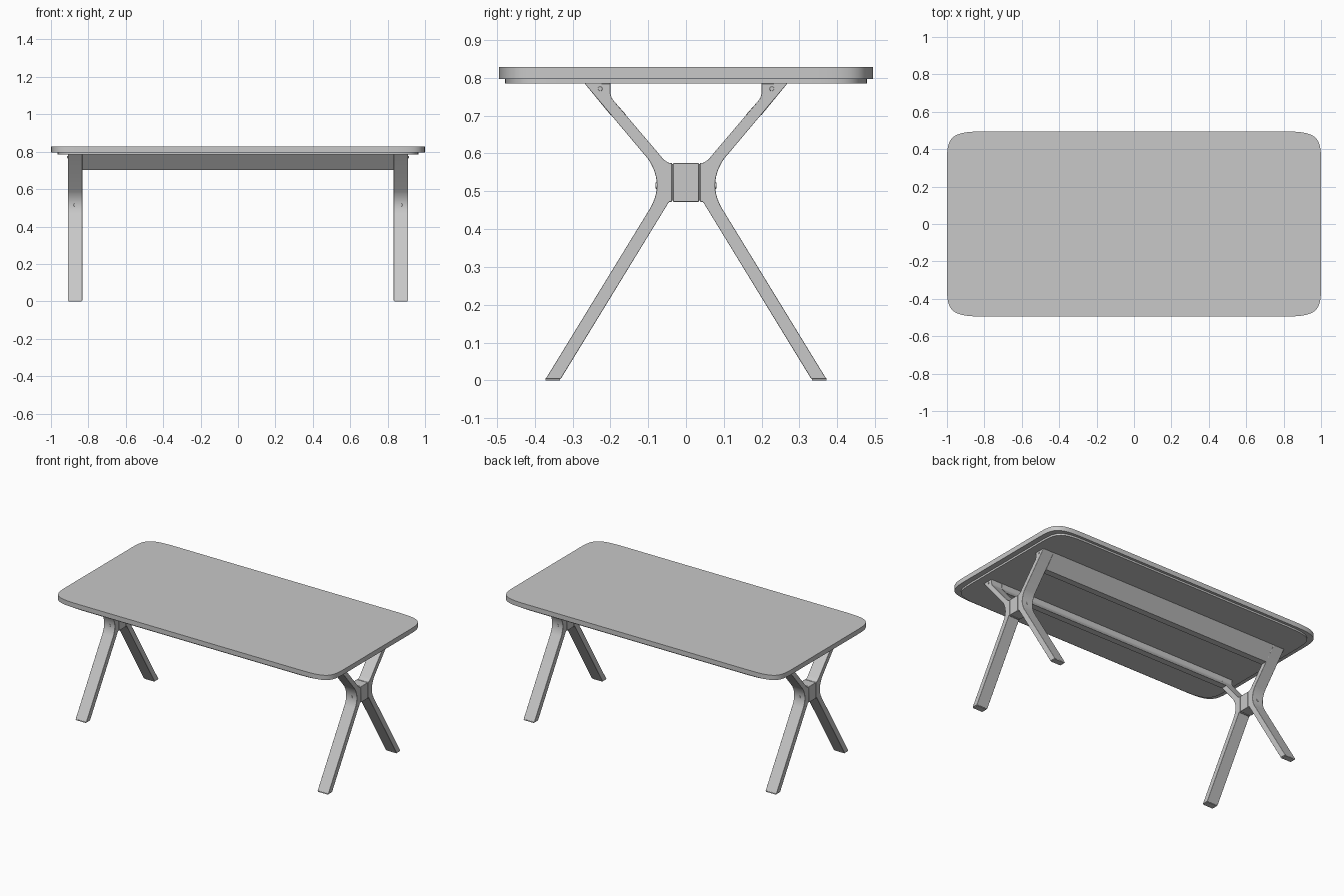
import bpy, bmesh, math
from mathutils import Vector, Matrix

old = bpy.data.objects.get("Cube")
if old:
    bpy.data.objects.remove(old, do_unlink=True)

GREY = (0.58, 0.58, 0.58, 1.0)
mat = bpy.data.materials.new("plain grey")
mat.use_nodes = True
mat.diffuse_color = GREY
bsdf = next(n for n in mat.node_tree.nodes if n.type == 'BSDF_PRINCIPLED')
bsdf.inputs["Base Color"].default_value = GREY
bsdf.inputs["Roughness"].default_value = 0.6


def finish(bm, name, bevel=0.0):
    """Turn a bmesh into a shaded object with the shared material."""
    bmesh.ops.recalc_face_normals(bm, faces=bm.faces)
    mesh = bpy.data.meshes.new(name)
    bm.to_mesh(mesh)
    bm.free()
    mesh.materials.append(mat)
    obj = bpy.data.objects.new(name, mesh)
    bpy.context.collection.objects.link(obj)
    if bevel:
        mod = obj.modifiers.new("soft edges", 'BEVEL')
        mod.width, mod.segments, mod.limit_method = bevel, 2, 'ANGLE'
        mod.angle_limit = math.radians(50)
    bpy.ops.object.select_all(action='DESELECT')
    obj.select_set(True)
    bpy.context.view_layer.objects.active = obj
    bpy.ops.object.shade_smooth_by_angle(angle=math.radians(30))
    return obj


def prism(name, outline, offset, bevel=0.0):
    """Extrude a closed 3D outline along an offset vector."""
    bm = bmesh.new()
    face = bm.faces.new([bm.verts.new(p) for p in outline])
    ext = bmesh.ops.extrude_face_region(bm, geom=[face])
    moved = [v for v in ext["geom"] if isinstance(v, bmesh.types.BMVert)]
    bmesh.ops.translate(bm, vec=offset, verts=moved)
    return finish(bm, name, bevel)


def bend(a, control, b, steps=10):
    """Quadratic curve between two points."""
    a, c, b = Vector(a), Vector(control), Vector(b)
    return [a * (1 - t) ** 2 + c * 2 * t * (1 - t) + b * t * t
            for t in (i / steps for i in range(steps + 1))]


def slab(name, half_x, half_y, z0, z1):
    """Plate with softly blended corners."""
    a, b = Vector((half_x - 0.2, half_y)), Vector((half_x, half_y - 0.15))
    c, d = Vector((half_x - 0.03, half_y)), Vector((half_x, half_y - 0.025))
    corner = [a * (1 - t) ** 3 + c * 3 * t * (1 - t) ** 2 + d * 3 * t * t * (1 - t) + b * t ** 3
              for t in (i / 16 for i in range(17))]
    ring = []
    for sx, sy in ((1, 1), (1, -1), (-1, -1), (-1, 1)):
        pts = corner if sx * sy > 0 else corner[::-1]
        ring += [(p.x * sx, p.y * sy, z0) for p in pts]
    prism(name, ring, (0, 0, z1 - z0))


def bolt(name, centre, axis, radius):
    """Shallow round bolt head."""
    bm = bmesh.new()
    bmesh.ops.create_cone(bm, cap_ends=True, segments=20, radius1=radius,
                          radius2=radius * 0.8, depth=0.008)
    turn = Vector((0, 0, 1)).rotation_difference(Vector(axis)).to_matrix().to_4x4()
    bmesh.ops.transform(bm, matrix=Matrix.Translation(centre) @ turn, verts=bm.verts)
    finish(bm, name)


def box(name, centre, size, bevel=0.0):
    bm = bmesh.new()
    bmesh.ops.create_cube(bm, size=1)
    bmesh.ops.scale(bm, vec=size, verts=bm.verts)
    bmesh.ops.translate(bm, vec=centre, verts=bm.verts)
    finish(bm, name, bevel)


# Top board and the thinner board below it
slab("table_top", 1.0, 0.495, 0.797, 0.828)
slab("under_board", 0.965, 0.478, 0.785, 0.797)

# Side profile of a bent leg as (y, z)
arm_inside = bend((0.19, 0.738), (0.2, 0.748), (0.2, 0.765), 5)
leg_profile = [(0.331, 0.004), (0.371, 0.004)]
leg_profile += bend((0.095, 0.455), (0.057, 0.52), (0.1, 0.585), 14)
leg_profile += [(0.268, 0.785), (0.2, 0.785)] + arm_inside[::-1]
leg_profile += bend((0.07, 0.597), (0.055, 0.577), (0.043, 0.575), 5)
leg_profile += [(0.037, 0.575), (0.037, 0.472), (0.045, 0.472)]

# Slanted rail shares the upper part of the leg profile
rail_profile = [(0.2, 0.702), (0.268, 0.785), (0.2, 0.785)]
rail_profile += arm_inside[::-1] + [(0.158, 0.702)]

X0, X1 = 0.832, 0.91
MID = (X0 + X1) / 2

for sy, depth_name in ((-1, "front"), (1, "back")):
    prism(depth_name + "_rail", [(-X0, sy * y, z) for y, z in rail_profile], (2 * X0, 0, 0))
    for sx, side in ((1, "left"), (-1, "right")):
        tag = depth_name + "_" + side
        prism(tag + "_leg", [(sx * X0, sy * y, z) for y, z in leg_profile],
              (sx * (X1 - X0), 0, 0), 0.0015)
        # Foot pad, bolt on the bend and bolt at the rail joint
        box(tag + "_foot_pad", (sx * MID, sy * 0.352, 0.003), (0.07, 0.039, 0.006))
        bolt(tag + "_bend_bolt", (sx * MID, sy * 0.076, 0.515), (0, sy, 0), 0.010)
        bolt(tag + "_rail_bolt", (sx * (X1 - 0.001), sy * 0.227, 0.771), (sx, 0, 0), 0.007)

# Block joining each pair of legs, with a slim core bridging the joints
for sx, side in ((1, "left"), (-1, "right")):
    box(side + "_joint_block", (sx * MID, 0, 0.5235), (X1 - X0, 0.068, 0.103), 0.002)
    box(side + "_joint_core", (sx * MID, 0, 0.5235), (X1 - X0 - 0.006, 0.08, 0.097))
